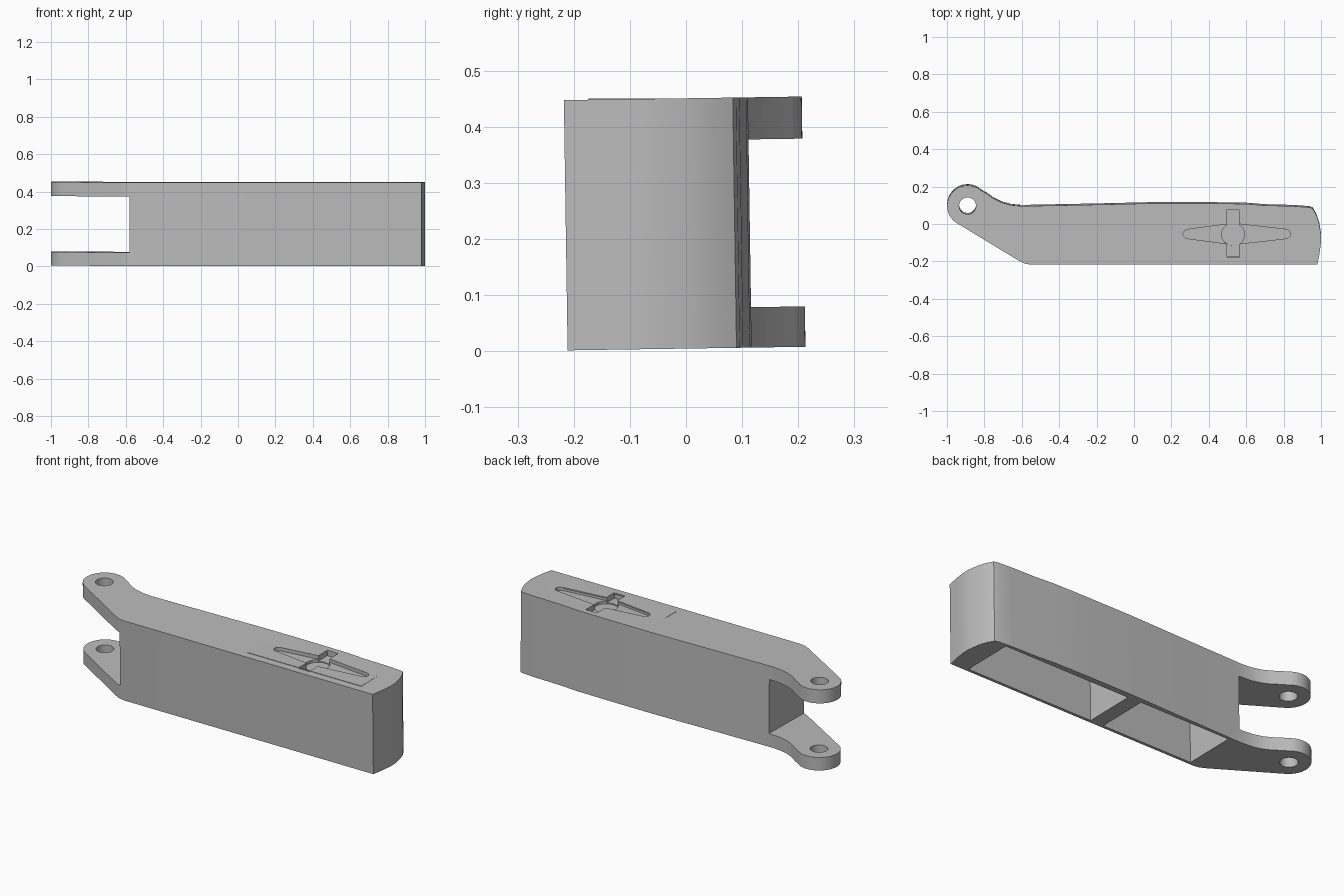
import bpy, bmesh
from math import sin, cos, radians
from mathutils import Matrix

cube = bpy.data.objects.get("Cube")
if cube:
    bpy.data.objects.remove(cube, do_unlink=True)

grey = bpy.data.materials.new("plain grey")
grey.use_nodes = True
colour = (0.5, 0.5, 0.5, 1)
grey.diffuse_color = colour
grey.node_tree.nodes["Principled BSDF"].inputs["Base Color"].default_value = colour


def arc(cx, cy, r, start, end, steps):
    """Points on an arc, in degrees."""
    angles = [radians(start + (end - start) * i / steps) for i in range(steps + 1)]
    return [(cx + r * cos(a), cy + r * sin(a)) for a in angles]


def circle(cx, cy, r, steps=40):
    return arc(cx, cy, r, 0, 360, steps)[:-1]


def rect(x0, x1, y0, y1):
    return [(x0, y0), (x1, y0), (x1, y1), (x0, y1)]


def prism(name, points, z0, z1):
    """Closed outline extruded from z0 to z1."""
    bm = bmesh.new()
    face = bm.faces.new([bm.verts.new((x, y, z0)) for x, y in points])
    grown = bmesh.ops.extrude_face_region(bm, geom=[face])["geom"]
    verts = [g for g in grown if isinstance(g, bmesh.types.BMVert)]
    bmesh.ops.translate(bm, verts=verts, vec=(0, 0, z1 - z0))
    bmesh.ops.recalc_face_normals(bm, faces=bm.faces)
    mesh = bpy.data.meshes.new(name)
    bm.to_mesh(mesh)
    bm.free()
    mesh.materials.append(grey)
    obj = bpy.data.objects.new(name, mesh)
    bpy.context.collection.objects.link(obj)
    return obj


def select(obj):
    bpy.ops.object.select_all(action="DESELECT")
    obj.select_set(True)
    bpy.context.view_layer.objects.active = obj


def cut(obj, cutters):
    select(obj)
    for cutter in cutters:
        mod = obj.modifiers.new("cut", "BOOLEAN")
        mod.operation = "DIFFERENCE"
        mod.solver = "EXACT"
        mod.object = cutter
        bpy.ops.object.modifier_apply(modifier=mod.name)


HEIGHT = 0.446
EYE = (-0.89, 0.104)

# Arm outline: straight front, bowed end, gently curved back, rounded eye
outline = [(-0.62, -0.187), (-0.585, -0.205), (-0.55, -0.211), (0.98, -0.211),
           (0.992, -0.15), (1, -0.09), (1, -0.05), (0.99, 0.01), (0.975, 0.055), (0.955, 0.09),
           (0.935, 0.096), (0.85, 0.102), (0.7, 0.106), (0.6, 0.114), (0.4, 0.117), (0.1, 0.117),
           (-0.2, 0.11), (-0.5, 0.104), (-0.6, 0.102), (-0.66, 0.108), (-0.71, 0.122),
           (-0.75, 0.142), (-0.79, 0.17)]
outline += arc(*EYE, 0.109, 50, 239, 32)
arm = prism("arm_body", outline, 0, HEIGHT)

# Fork slot, pin hole and the two pockets open underneath
body_cutters = [
    prism("fork_slot", rect(-1.2, -0.58, -0.5, 0.5), 0.072, 0.371),
    prism("pin_hole", circle(*EYE, 0.045), -0.1, 0.6),
    prism("long_pocket", rect(0.11, 0.88, -0.195, 0.085), -0.1, 0.39),
    prism("short_pocket", rect(-0.52, 0.03, -0.195, 0.088), -0.1, 0.39),
]

# Recesses in the top: tapered spindle, cross bar and round hub
HUB = (0.53, -0.05)
spindle = arc(0.81, HUB[1], 0.028, -85, 85, 10) + [(HUB[0], HUB[1] + 0.06)]
spindle += arc(0.29, HUB[1], 0.028, 95, 265, 10) + [(HUB[0], HUB[1] - 0.06)]
recess_cutters = [
    prism("spindle_recess", spindle, HEIGHT - 0.02, 0.6),
    prism("bar_recess", rect(0.496, 0.564, -0.172, 0.082), HEIGHT - 0.03, 0.6),
    prism("hub_recess", circle(*HUB, 0.061), HEIGHT - 0.035, 0.6),
]

# Level inlay plate that just emerges along the front of the sloping top
plate = prism("top_inlay", rect(0.18, 0.88, -0.174, 0.085), 0.443, 0.4502)

cut(arm, body_cutters + recess_cutters)
cut(plate, recess_cutters)
for cutter in body_cutters + recess_cutters:
    bpy.data.objects.remove(cutter, do_unlink=True)

# The arm leans very slightly about its length
arm.data.transform(Matrix.Translation((0, 0, 0.0045)) @ Matrix.Rotation(0.015, 4, "X"))

for obj in (arm, plate):
    select(obj)
    bpy.ops.object.shade_smooth_by_angle(angle=radians(25))
